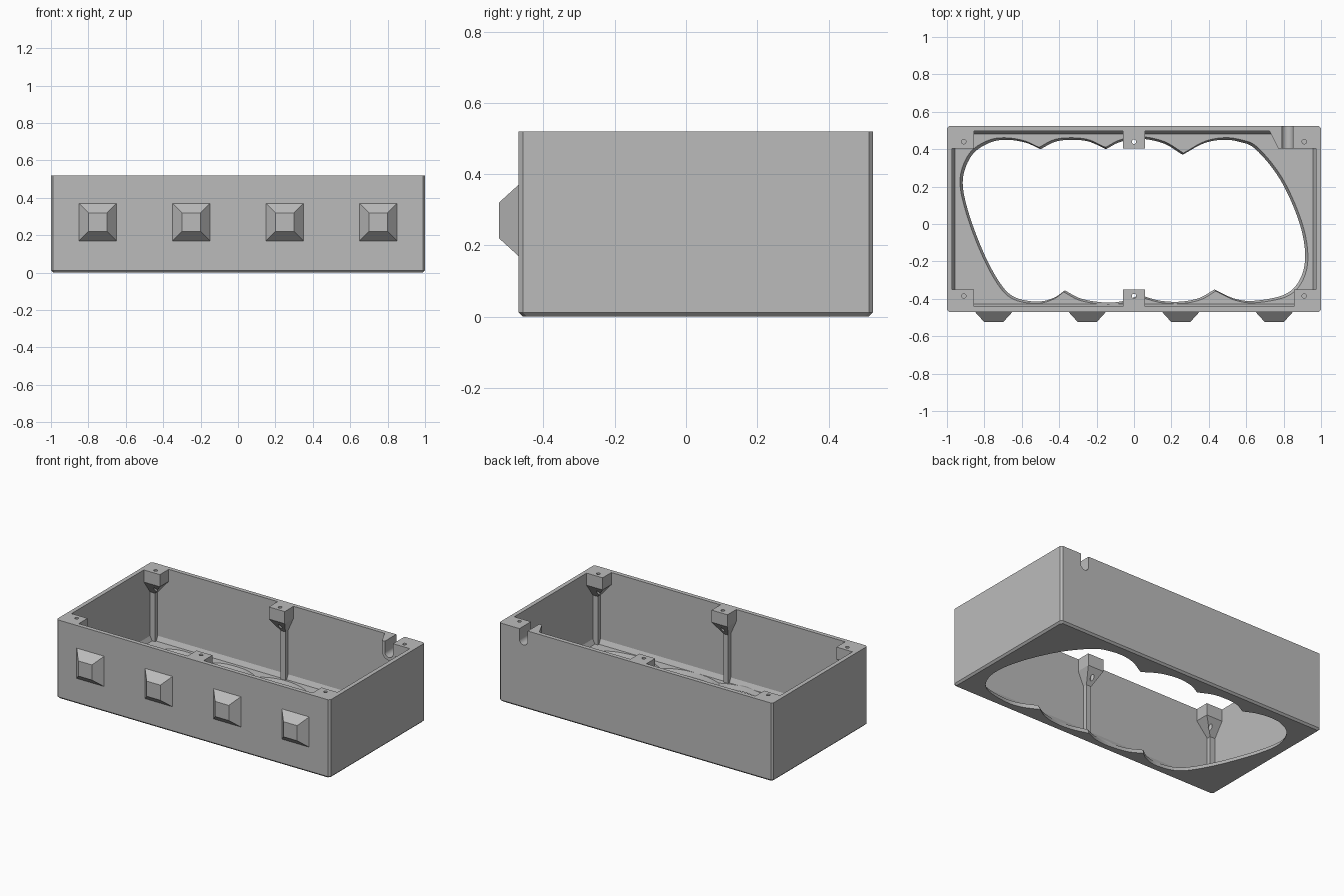
import bpy
import bmesh
from math import cos, sin, pi, radians
from mathutils import Vector

start = bpy.data.objects.get("Cube")
if start:
    bpy.data.objects.remove(start, do_unlink=True)

grey = bpy.data.materials.new("light grey")
grey.use_nodes = True
colour = (0.5, 0.5, 0.5, 1)
grey.diffuse_color = colour
grey.node_tree.nodes["Principled BSDF"].inputs["Base Color"].default_value = colour

LEFT, RIGHT, FRONT, BACK, TOP = -1, 1, -0.47, 0.525, 0.52
FLOOR, WALL = 0.03, 0.028


def loft(name, loops):
    """Closed solid through a stack of loops with equal point counts."""
    bm = bmesh.new()
    rings = [[bm.verts.new(p) for p in loop] for loop in loops]
    count = len(rings[0])
    for low, high in zip(rings, rings[1:]):
        for i in range(count):
            j = (i + 1) % count
            bm.faces.new((low[i], low[j], high[j], high[i]))
    bm.faces.new(rings[0])
    bm.faces.new(rings[-1])
    bmesh.ops.recalc_face_normals(bm, faces=bm.faces)
    mesh = bpy.data.meshes.new(name)
    bm.to_mesh(mesh)
    bm.free()
    mesh.materials.append(grey)
    obj = bpy.data.objects.new(name, mesh)
    bpy.context.collection.objects.link(obj)
    return obj


def combine(target, tool, operation):
    """Apply a boolean and discard the tool."""
    mod = target.modifiers.new("combine", "BOOLEAN")
    mod.operation, mod.solver, mod.object = operation, "EXACT", tool
    bpy.context.view_layer.objects.active = target
    bpy.ops.object.modifier_apply(modifier=mod.name)
    bpy.data.objects.remove(tool, do_unlink=True)


def rect(x0, x1, y0, y1, z):
    return [(x0, y0, z), (x1, y0, z), (x1, y1, z), (x0, y1, z)]


def inset_rect(d, z):
    return rect(LEFT + d, RIGHT - d, FRONT + d, BACK - d, z)


def clipped_rect(d, z, c=0.012):
    x0, x1, y0, y1 = LEFT + d, RIGHT - d, FRONT + d, BACK - d
    return [(x0 + c, y0, z), (x1 - c, y0, z), (x1, y0 + c, z), (x1, y1 - c, z),
            (x1 - c, y1, z), (x0 + c, y1, z), (x0, y1 - c, z), (x0, y0 + c, z)]


def u_profile(x, r, y, z=0.45, steps=14):
    """U outline, open upwards past the rim, in a plane facing y."""
    arc = [(x - r * cos(pi * i / steps), y, z - r * sin(pi * i / steps))
           for i in range(steps + 1)]
    return [(x - r, y, 0.7)] + arc + [(x + r, y, 0.7)]


def smooth_lobe(points, steps=8):
    """Catmull-Rom curve through the points, without the last one."""
    pts = [Vector(p) for p in points]
    pts = [2 * pts[0] - pts[1]] + pts + [2 * pts[-1] - pts[-2]]
    out = []
    for a, b, c, d in zip(pts, pts[1:], pts[2:], pts[3:]):
        for i in range(steps):
            t = i / steps
            out.append(0.5 * (2 * b + (c - a) * t
                              + (2 * a - 5 * b + 4 * c - d) * t ** 2
                              + (3 * b - a - 3 * c + d) * t ** 3))
    return out


# Outer block with chamfered corners and base
body = loft("case_body", [clipped_rect(0.012, 0), clipped_rect(0, 0.012),
                          clipped_rect(0, TOP)])

# Inner cavity with a chamfer where the walls meet the floor
cavity = loft("cavity", [inset_rect(WALL + 0.015, FLOOR),
                         inset_rect(WALL, FLOOR + 0.03), inset_rect(WALL, 0.6)])

# Screw lugs tapering down into slim ribs along the walls
for y_side in (-1, 1):
    for x_side in (-1, 0, 1):
        def footprint(reach_x, reach_y, half, z):
            wall_y = BACK if y_side > 0 else -FRONT
            ys = sorted((y_side * (wall_y - reach_y), y_side * 0.7))
            xs = sorted((x_side * (1 - reach_x), x_side * 1.2)) if x_side else (-half, half)
            return rect(*xs, *ys, z)
        rib = (0.065, 0.055, 0.018)
        lug = (0.145, 0.12, 0.058)
        combine(cavity, loft("lug", [footprint(*rib, -0.1), footprint(*rib, 0.35),
                                     footprint(*lug, 0.44), footprint(*lug, 0.8)]),
                "DIFFERENCE")

# Flared collar around the cable notch
collar = loft("collar", [u_profile(0.82, 0.05, 0.405), u_profile(0.82, 0.14, 0.585)])
combine(cavity, collar, "DIFFERENCE")
combine(body, cavity, "DIFFERENCE")

# Lobed opening through the floor
lobes = [
    [(-.5, .4), (-.58, .435), (-.68, .45), (-.77, .435), (-.865, .37), (-.915, .24),
     (-.89, .08), (-.81, -.14), (-.72, -.31), (-.64, -.39), (-.52, -.415),
     (-.43, -.395), (-.37, -.355)],
    [(-.37, -.355), (-.28, -.4), (-.15, -.42), (-.05, -.41), (.03, -.38)],
    [(.03, -.38), (.14, -.41), (.25, -.415), (.35, -.395), (.43, -.35)],
    [(.43, -.35), (.54, -.4), (.65, -.41), (.81, -.375), (.89, -.29), (.915, -.16),
     (.88, .02), (.78, .24), (.65, .4), (.56, .44), (.47, .45), (.37, .43), (.26, .37)],
    [(.26, .37), (.16, .43), (.04, .455), (-.07, .44), (-.15, .4)],
    [(-.15, .4), (-.24, .44), (-.33, .45), (-.42, .44), (-.5, .4)],
]
outline = [p for lobe in lobes for p in smooth_lobe(lobe)]


def opening_loop(grow_x, grow_y, z):
    return [(p.x * grow_x, p.y * grow_y, z) for p in outline]


combine(body, loft("opening", [opening_loop(1, 1, -0.1), opening_loop(1, 1, 0.005),
                               opening_loop(1.016, 1.025, FLOOR),
                               opening_loop(1.016, 1.025, FLOOR + 0.01)]), "DIFFERENCE")

# Cable notch through the back wall
combine(body, loft("notch", [u_profile(0.82, 0.03, 0.3), u_profile(0.82, 0.03, 0.6)]),
        "DIFFERENCE")

# Screw holes through the lugs
for x in (-0.91, 0, 0.91):
    for y in (-0.385, 0.44):
        ring = [(x + 0.012 * cos(pi * i / 8), y + 0.012 * sin(pi * i / 8))
                for i in range(16)]
        combine(body, loft("hole", [[(*p, z) for p in ring] for z in (0.3, 0.7)]),
                "DIFFERENCE")


# Four blunt pyramid studs on the front
def stud_loop(x, half, y, z=0.27):
    return [(x + half * a, y, z + half * b)
            for a, b in ((-1, -1), (1, -1), (1, 1), (-1, 1))]


for x in (-0.75, -0.25, 0.25, 0.75):
    combine(body, loft("stud", [stud_loop(x, 0.1, FRONT + 0.01), stud_loop(x, 0.1, FRONT),
                                stud_loop(x, 0.05, -0.525)]), "UNION")

body.select_set(True)
bpy.context.view_layer.objects.active = body
bpy.ops.object.shade_smooth_by_angle(angle=radians(20))
